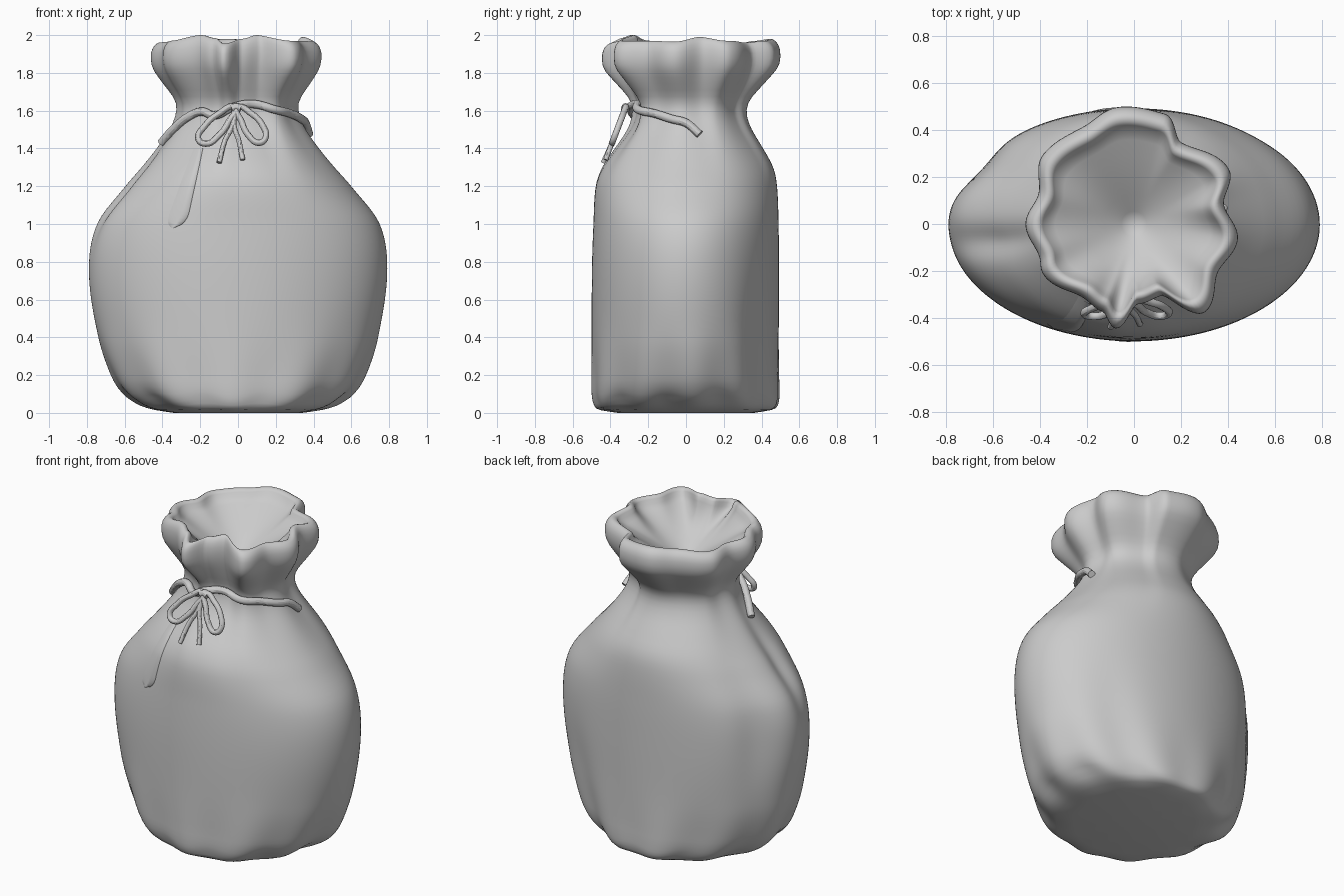
import bpy, bmesh
from math import sin, cos, pi, exp, radians

if "Cube" in bpy.data.objects:
    bpy.data.objects.remove(bpy.data.objects["Cube"])

# Rim outline seen from above: (angle in degrees, radius, top height)
RIM = [(-9, .445, 1.96), (12, .39, 1.985), (30, .465, 1.965), (60, .40, 1.955), (74, .485, 1.965), (98, .50, 1.975),
       (118, .465, 1.965), (143, .485, 1.95), (163, .425, 1.95), (180, .46, 1.955), (199, .425, 1.96),
       (208, .44, 1.965), (236, .38, 1.995), (250, .395, 1.98), (260, .45, 1.95), (273, .34, 1.975),
       (290, .325, 1.995), (309, .48, 1.965), (331, .41, 1.965), (351, .445, 1.96)]
# Outer profile: z, half width x, half depth y, y shift, pleat strength
PROFILE = [(0, .34, .36, 0, 0), (.015, .44, .455, 0, 0), (.04, .52, .485, 0, 0), (.1, .605, .495, -.003, 0),
           (.2, .67, .495, -.004, 0), (.4, .74, .495, -.004, 0), (.75, .79, .495, -.003, 0),
           (1.0, .75, .49, 0, 0), (1.2, .6, .48, 0, .03), (1.3, .512, .452, .005, .08),
           (1.4, .43, .39, .01, .16), (1.5, .36, .325, .012, .28), (1.58, .325, .297, .01, .38),
           (1.65, .325, .305, .01, .5), (1.75, .385, .375, .005, .8), (1.83, .43, .43, 0, 1),
           (1.9, .442, .442, 0, 1), (1.95, .432, .432, 0, 1), (1.972, .415, .415, 0, 1)]


def rim(deg, k):
    """Smoothly interpolated rim radius (k=1) or height (k=2)."""
    deg = (deg + 9) % 360 - 9
    for p, q in zip(RIM, RIM[1:]):
        if p[0] <= deg <= q[0]:
            t = (deg - p[0]) / (q[0] - p[0])
            return p[k] + (q[k] - p[k]) * (1 - cos(pi * t)) / 2


def profile(z):
    n = len(PROFILE)
    for i in range(n - 1):
        p, q = PROFILE[i], PROFILE[i + 1]
        if z <= q[0] or i == n - 2:
            h = q[0] - p[0]
            t = min(1, (z - p[0]) / h)
            o, e = PROFILE[max(0, i - 1)], PROFILE[min(n - 1, i + 2)]
            out = []
            for k in range(1, 5):
                m0 = (q[k] - o[k]) / (q[0] - o[0]) * h
                m1 = (e[k] - p[k]) / (e[0] - p[0]) * h
                out.append((2*t**3 - 3*t*t + 1) * p[k] + (t**3 - 2*t*t + t) * m0
                           + (3*t*t - 2*t**3) * q[k] + (t**3 - t*t) * m1)
            return out


def bump(x, centre, width):
    return exp(-((x - centre) / width) ** 2)


def surface(deg, z, offset=0.0):
    """Point of the cloth at an angle and height."""
    rx, ry, cy, w = profile(z)
    a = radians(deg)
    d = deg % 360
    f = 1 + w * (rim(deg, 1) / .44 - 1)
    # soft folds: bottom flutes, left crease, back-left and back-right dents
    f += (.014 * sin(11 * a + .6) + .01 * sin(5 * a)) * bump(z, .1, .25) * min(1, z / .03)
    f -= .06 * bump(d, 189, 8) * bump(z, 1.2, .24)
    f -= .06 * bump(d, 150, 14) * bump(z, .85, .4)
    f -= .03 * bump(d, 50, 12) * bump(z, .4, .3)
    top = max(0, min(1, (z - 1.7) / .27))
    zz = z + top * (rim(deg, 2) - 1.975)
    zz += .009 * (1 - sin(11 * a + .6)) * bump(z, .06, .06) * min(1, z / .06)
    return ((rx + offset) * f * cos(a), cy + (ry + offset) * f * sin(a), zz)


def make_mesh(name, build):
    me = bpy.data.meshes.new(name)
    bm = bmesh.new()
    build(bm)
    bmesh.ops.recalc_face_normals(bm, faces=bm.faces)
    bm.to_mesh(me)
    bm.free()
    ob = bpy.data.objects.new(name, me)
    bpy.context.collection.objects.link(ob)
    for p in me.polygons:
        p.use_smooth = True


# Cloth sack: outer wall, rolled lip, funnel inside the mouth
def build_sack(bm):
    n = 180
    angles = [360 * i / n for i in range(n)]
    levels = [0, .006, .015, .025, .04, .06, .08] + [.1 + .035 * i for i in range(53)] + [1.945, 1.96, 1.972]
    rings = [[surface(a, z) for a in angles] for z in levels]
    lip = rings[-1]
    for s, dz in ((.97, .008), (.93, .007), (.895, -.005), (.87, -.03)):
        rings.append([(x * s, y * s, z + dz) for x, y, z in lip])
    inner = rings[-1]
    # the pleats fade out towards the round middle of the funnel
    for t in (.1, .25, .45, .65, .85):
        m = min(1, t * 2.2)
        ring = []
        for (x, y, z), a in zip(inner, angles):
            r = (x * x + y * y) ** .5
            s = (1 - t) * (1 - m + m * .36 / r)
            zz = z * (1 - m) + 1.93 * m
            ring.append((x * s, y * s, zz + (1.7 - zz) * t))
        rings.append(ring)
    vs = [[bm.verts.new(p) for p in r] for r in rings]
    for r, s in zip(vs, vs[1:]):
        for i in range(n):
            j = (i + 1) % n
            bm.faces.new((r[i], r[j], s[j], s[i]))
    for ring, z in ((vs[0], 0), (vs[-1], 1.7)):
        c = bm.verts.new((0, 0, z))
        for i in range(n):
            bm.faces.new((ring[i], ring[(i + 1) % n], c))


make_mesh("sack", build_sack)


def front_angle(x, z):
    lo, hi = 181.0, 359.0
    for _ in range(25):
        m = (lo + hi) / 2
        lo, hi = (m, hi) if surface(m, z)[0] < x else (lo, m)
    return lo


# Flat tongue-shaped fold lying on the front
def build_tongue(bm):
    rows = []
    for i in range(25):
        t = i / 24
        z = 1.40 - .42 * t
        cx = -.215 - .13 * t
        half = (.03 + .04 * t) * max(.01, 1 - max(0, (t - .8) / .2) ** 2) ** .5
        lifts = (-.004, .002, .006, .007, -.002)
        rows.append([bm.verts.new(surface(front_angle(cx + half * dx, z), z, lift))
                     for dx, lift in zip((-1, -.5, .3, .92, 1), lifts)])
    for r, s in zip(rows, rows[1:]):
        for k in range(4):
            bm.faces.new((r[k], r[k + 1], s[k + 1], s[k]))


make_mesh("front_fold", build_tongue)


def tube(name, pts, radius, closed=False):
    cu = bpy.data.curves.new(name, 'CURVE')
    cu.dimensions = '3D'
    cu.bevel_depth = radius
    cu.bevel_resolution = 4
    cu.use_fill_caps = True
    sp = cu.splines.new('BEZIER')
    sp.bezier_points.add(len(pts) - 1)
    sp.use_cyclic_u = closed
    for b, p in zip(sp.bezier_points, pts):
        b.co = p
        b.handle_left_type = b.handle_right_type = 'AUTO'
    ob = bpy.data.objects.new(name, cu)
    bpy.context.collection.objects.link(ob)
    bpy.ops.object.select_all(action='DESELECT')
    ob.select_set(True)
    bpy.context.view_layer.objects.active = ob
    bpy.ops.object.convert(target='MESH')
    bpy.ops.object.shade_smooth_by_angle()


# Cord around the front half of the neck
CORD = [(193, 1.43), (206, 1.51), (220, 1.57), (233, 1.595), (248, 1.575), (266, 1.62), (285, 1.635),
        (305, 1.605), (325, 1.585), (345, 1.555), (358, 1.535), (370, 1.475)]
tube("cord", [surface(d, z, .018) for d, z in CORD], .022)


def on_front(pts):
    """Lay points given as x, z on a slope in front of the neck."""
    out = []
    for x, z in pts:
        y = surface(front_angle(x, z), z)[1] - .014
        out.append((x, min(y, -.315 - (1.63 - z) * .38), z))
    return out


# Bow: two loops, two tails, a small knot
LOOP_LEFT = [(-.02, 1.615), (-.10, 1.585), (-.175, 1.52), (-.21, 1.45), (-.17, 1.425), (-.10, 1.47), (-.05, 1.54)]
LOOP_RIGHT = [(.0, 1.615), (.07, 1.585), (.125, 1.53), (.145, 1.455), (.11, 1.43), (.055, 1.47), (.02, 1.54)]
tube("bow_loop_left", on_front(LOOP_LEFT), .0165, True)
tube("bow_loop_right", on_front(LOOP_RIGHT), .0165, True)
tube("bow_tail_left", on_front([(-.02, 1.61), (-.03, 1.52), (-.07, 1.44), (-.10, 1.325)]), .0135)
tube("bow_tail_right", on_front([(-.01, 1.61), (-.02, 1.52), (.005, 1.44), (.025, 1.34)]), .0135)
tube("bow_knot", on_front([(-.035, 1.61), (-.01, 1.618), (.015, 1.61)]), .022)
